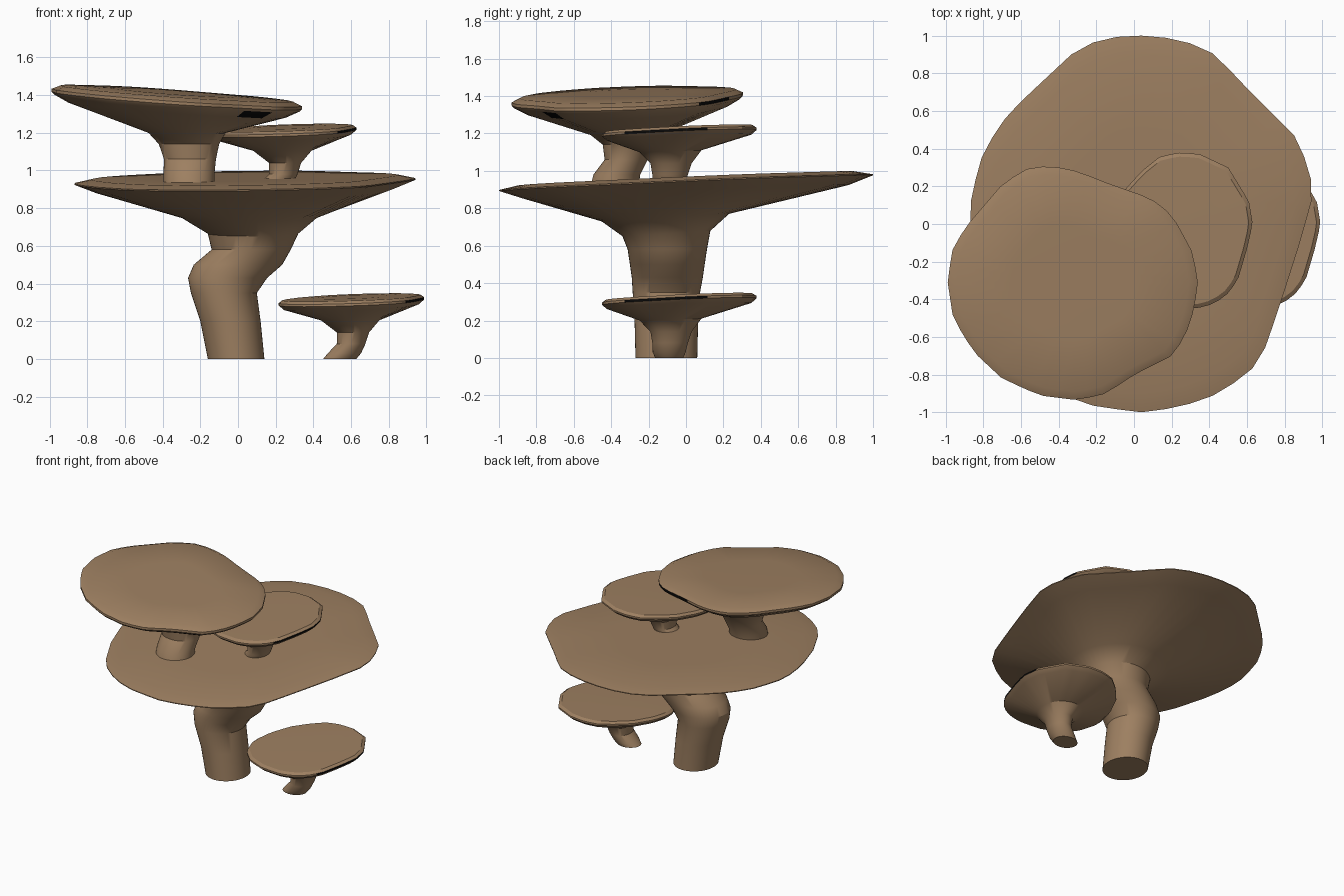
import bpy, bmesh, math

if "Cube" in bpy.data.objects:
    bpy.data.objects.remove(bpy.data.objects["Cube"])

def material(name, rgb):
    m = bpy.data.materials.new(name)
    m.diffuse_color = (*rgb, 1)
    m.use_nodes = True
    m.node_tree.nodes["Principled BSDF"].inputs["Base Color"].default_value = m.diffuse_color
    return m

BROWN = material("warm brown", (0.34, 0.215, 0.12))
BLACK = material("black patch", (0.003, 0.003, 0.003))
N = 48

def polar_outline(points, c):
    """Radius of a closed outline at N even angles around c."""
    pol = sorted((math.atan2(y - c[1], x - c[0]) % math.tau, x, y) for x, y in points)
    result = []
    for i in range(N):
        a = i * math.tau / N
        k = next((j for j, p in enumerate(pol) if p[0] > a), 0)
        _, x1, y1 = pol[k - 1]
        _, x2, y2 = pol[k]
        # where the ray from c crosses this outline segment
        ux, uy, sx, sy = math.cos(a), math.sin(a), x2 - x1, y2 - y1
        det = ux * sy - uy * sx
        result.append(((x1 - c[0]) * sy - (y1 - c[1]) * sx) / det)
    return result

def mushroom(name, stem, outline, c, slope, cap, patches, shift=(0, 0, 0)):
    """stem: (cx, cy, z, rx, ry, y tilt) rings; cap: (scale, height) rings on a tilted plane.
    patches: (ring, from degrees, to degrees) painted black."""
    radii = polar_outline(outline, c)
    ang = [i * math.tau / N for i in range(N)]
    rings = []
    for cx, cy, z, rx, ry, t in stem:
        rings.append([(cx + rx * math.cos(a), cy + ry * math.sin(a),
                       z + t * ry * math.sin(a)) for a in ang])
    for s, dz in cap:
        ring = []
        for a, r in zip(ang, radii):
            dx, dy = s * r * math.cos(a), s * r * math.sin(a)
            ring.append((c[0] + dx, c[1] + dy, c[2] + dz + slope[0] * dx + slope[1] * dy))
        rings.append(ring)
    bm = bmesh.new()
    vs = [[bm.verts.new([p[k] + shift[k] for k in range(3)]) for p in r] for r in rings]
    for j in range(len(vs) - 1):
        for i in range(N):
            n = (i + 1) % N
            f = bm.faces.new((vs[j][i], vs[j][n], vs[j + 1][n], vs[j + 1][i]))
            deg = (i + 0.5) * 360 / N
            if any(j == len(stem) + p[0] and p[1] < deg < p[2] for p in patches):
                f.material_index = 1
    bm.faces.new(vs[0][::-1])
    bm.faces.new(vs[-1])
    bmesh.ops.recalc_face_normals(bm, faces=bm.faces)
    me = bpy.data.meshes.new(name)
    bm.to_mesh(me)
    bm.free()
    me.materials.append(BROWN)
    me.materials.append(BLACK)
    ob = bpy.data.objects.new(name, me)
    bpy.context.collection.objects.link(ob)
    bpy.ops.object.select_all(action='DESELECT')
    ob.select_set(True)
    bpy.context.view_layer.objects.active = ob
    bpy.ops.object.shade_smooth_by_angle(angle=math.radians(32))
    return ob

# large bent trunk with the broad main cap
mushroom("main_mushroom",
    [(-.01, -.105, 0, .15, .165, 0), (-.04, -.105, .2, .16, .17, 0),
     (-.075, -.105, .35, .175, .18, 0), (-.055, -.1, .43, .21, .19, 0),
     (0, -.1, .5, .235, .2, 0), (.07, -.1, .58, .21, .212, 0),
     (.08, -.105, .665, .24, .235, .06), (.06, -.11, .75, .36, .34, .06)],
    [(.05, 1), (.25, .98), (.43, .9), (.6, .72), (.85, .47), (.93, .3), (.95, .15),
     (.88, -.1), (.8, -.35), (.7, -.65), (.62, -.78), (.45, -.9), (.25, -.97), (.05, -1),
     (-.2, -.97), (-.4, -.9), (-.6, -.74), (-.75, -.45), (-.84, -.18), (-.87, .02),
     (-.87, .1), (-.82, .33), (-.72, .52), (-.6, .65), (-.3, .93), (-.15, .99)],
    (.04, 0, .94), (.012, .042),
    [(.87, -.052), (1, -.006), (1, 0), (.9, .02), (.5, .021)], [])

# tilted cap standing on the main cap at the left
mushroom("top_mushroom",
    [(-.26, -.385, .9, .135, .13, 0), (-.26, -.37, .98, .135, .125, 0),
     (-.255, -.32, 1.06, .138, .115, 0), (-.26, -.305, 1.14, .16, .14, 0),
     (-.27, -.305, 1.2, .205, .205, .04)],
    [(-.45, .31), (-.3, .28), (-.15, .22), (.05, .15), (.15, .1), (.23, 0), (.31, -.15),
     (.34, -.3), (.32, -.45), (.27, -.6), (.2, -.7), (0, -.8), (-.15, -.9), (-.3, -.935),
     (-.5, -.91), (-.7, -.82), (-.85, -.68), (-.96, -.5), (-.99, -.3), (-.96, -.12),
     (-.88, 0), (-.7, .21), (-.58, .29)],
    (-.32, -.31, 1.375), (-.07, .035),
    [(.87, -.055), (.98, -.018), (1, -.004), (1, .012), (.93, .033), (.5, .038)],
    [(0, 306, 322), (2, 38, 76)])

# two matching small mushrooms: one on the ground, one on the main cap
small_outline = [(.61, .38), (.71, .37), (.86, .3), (.97, .12), (.99, 0), (.96, -.13),
                 (.91, -.3), (.84, -.39), (.74, -.44), (.65, -.45), (.5, -.43), (.36, -.37),
                 (.26, -.27), (.21, -.12), (.24, .03), (.31, .18), (.4, .28), (.5, .36)]
for name, shift in (("ground_mushroom", (0, 0, 0)), ("upper_small_mushroom", (-.36, 0, .9))):
    mushroom(name,
        [(.54, -.09, 0, .088, .075, 0), (.565, -.09, .03, .088, .088, 0),
         (.6, -.085, .08, .076, .095, 0), (.61, -.08, .14, .085, .11, 0),
         (.595, -.083, .205, .155, .165, .03)],
        small_outline, (.6, -.04, .308), (.035, .045),
        [(.93, -.032), (1, -.008), (1, .004), (.95, .018), (.5, .021)],
        [(1, 0, 24), (1, 315, 360)], shift)
